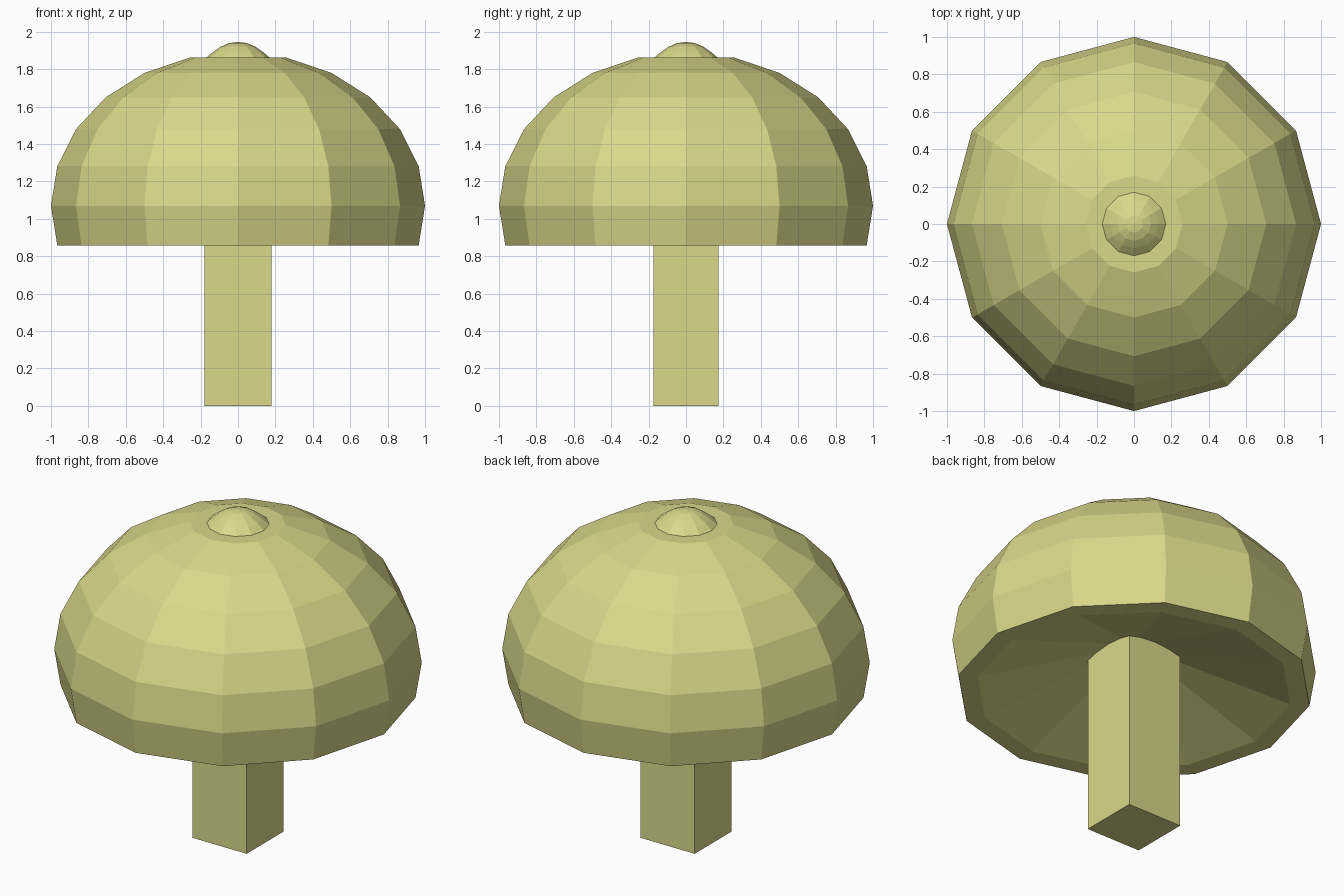
import bpy, bmesh, math

if "Cube" in bpy.data.objects:
    bpy.data.objects.remove(bpy.data.objects["Cube"])

SIDES = 12

mat = bpy.data.materials.new("pale olive yellow")
mat.diffuse_color = (0.70, 0.686, 0.254, 1)
mat.use_nodes = True
mat.node_tree.nodes["Principled BSDF"].inputs["Base Color"].default_value = mat.diffuse_color


def finish(bm, name):
    bmesh.ops.recalc_face_normals(bm, faces=bm.faces[:])
    me = bpy.data.meshes.new(name)
    bm.to_mesh(me)
    bm.free()
    me.materials.append(mat)
    ob = bpy.data.objects.new(name, me)
    bpy.context.collection.objects.link(ob)
    return ob


def revolve(name, profile):
    """Turn (radius, z) points around z; radius 0 makes a pole."""
    bm = bmesh.new()
    rings = []
    for r, z in profile:
        if r == 0:
            rings.append([bm.verts.new((0, 0, z))] * SIDES)
        else:
            rings.append([bm.verts.new((r * math.cos(a), r * math.sin(a), z))
                          for a in (2 * math.pi * i / SIDES for i in range(SIDES))])
    for lo, hi in zip(rings, rings[1:]):
        for i in range(SIDES):
            j = (i + 1) % SIDES
            quad = [lo[i], lo[j], hi[j], hi[i]]
            bm.faces.new(list(dict.fromkeys(quad)))
    return finish(bm, name)


# Cap: hollow cone underneath, flat rim, squashed dome, flat top
dome = [(math.cos(math.radians(d)), 1.07 + 0.82 * math.sin(math.radians(d)))
        for d in range(-15, 76, 15)]
revolve("cap", [(0, 1.14), (0.86, dome[0][1])] + dome + [(0, dome[-1][1])])

# Small knob on the flat top
revolve("top_knob", [(0, 1.85), (0.17, 1.862), (0.13, 1.895),
                     (0.09, 1.922), (0.046, 1.94), (0, 1.946)])

# Square stem running up into the cap
bm = bmesh.new()
bmesh.ops.create_cube(bm, size=1)
bmesh.ops.scale(bm, vec=(0.36, 0.35, 1.2), verts=bm.verts[:])
bmesh.ops.translate(bm, vec=(0, 0, 0.6), verts=bm.verts[:])
finish(bm, "stem")
